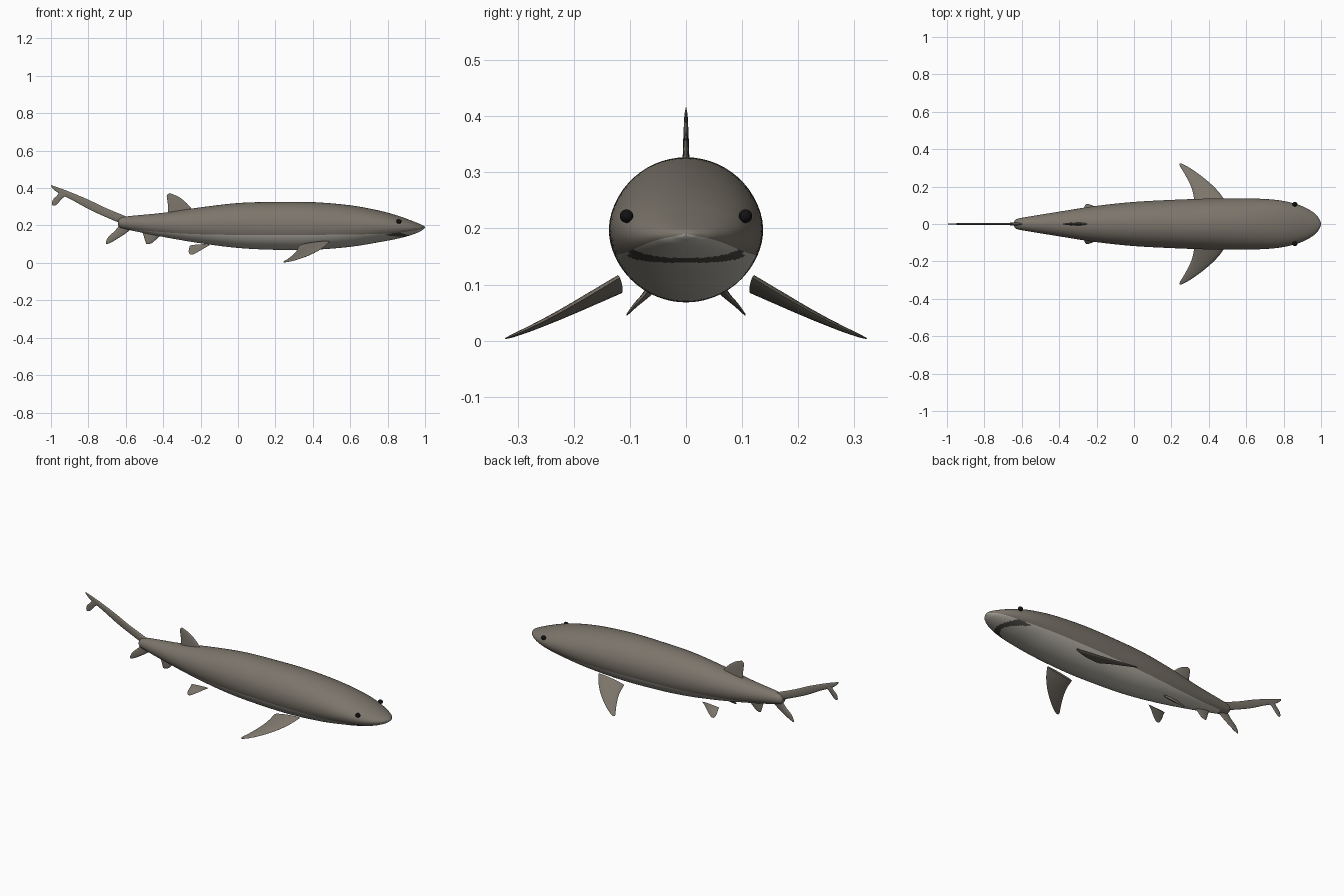
import bpy, math
from mathutils import Vector

cube = bpy.data.objects.get("Cube")
if cube:
    bpy.data.objects.remove(cube, do_unlink=True)


def material(name, rgb):
    mat = bpy.data.materials.new(name)
    mat.use_nodes = True
    mat.diffuse_color = (*rgb, 1)
    mat.node_tree.nodes["Principled BSDF"].inputs["Base Color"].default_value = (*rgb, 1)
    return mat


SKIN = material("grey_brown_skin", (0.2, 0.178, 0.147))
BELLY = material("pale_belly", (0.47, 0.445, 0.39))
MOUTH = material("dark_mouth", (0.07, 0.065, 0.058))
EYE = material("black_eye", (0.006, 0.006, 0.006))


def resample(rows, steps):
    """Smooth curve through rows of numbers (Catmull-Rom)."""
    pts = [Vector(r) for r in rows]
    pts = [2 * pts[0] - pts[1]] + pts + [2 * pts[-1] - pts[-2]]
    out = []
    for a, b, c, d in zip(pts, pts[1:], pts[2:], pts[3:]):
        for i in range(steps):
            t = i / steps
            out.append(b + (c - a) * t / 2 + (a - 2.5 * b + 2 * c - d / 2) * t * t
                       + (1.5 * (b - c) + (d - a) / 2) * t ** 3)
    return out + [pts[-2]]


def loft(name, rings, mats):
    """Skin closed rings of equal size and cap both ends."""
    n = len(rings[0])
    faces = [(r * n + k, r * n + (k + 1) % n, (r + 1) * n + (k + 1) % n, (r + 1) * n + k)
             for r in range(len(rings) - 1) for k in range(n)]
    last = (len(rings) - 1) * n
    faces += [tuple(reversed(range(n))), tuple(range(last, last + n))]
    mesh = bpy.data.meshes.new(name)
    mesh.from_pydata([p for ring in rings for p in ring], [], faces)
    for m in mats:
        mesh.materials.append(m)
    obj = bpy.data.objects.new(name, mesh)
    bpy.context.collection.objects.link(obj)
    # consistent outward normals and smooth shading
    bpy.ops.object.select_all(action="DESELECT")
    bpy.context.view_layer.objects.active = obj
    obj.select_set(True)
    bpy.ops.object.mode_set(mode="EDIT")
    bpy.ops.mesh.select_all(action="SELECT")
    bpy.ops.mesh.normals_make_consistent(inside=False)
    bpy.ops.object.mode_set(mode="OBJECT")
    bpy.ops.object.shade_smooth_by_angle(angle=math.radians(50))
    return obj


# Body stations: x, top, bottom, half width, height of the colour line
stations = [
    (-.642, .222, .208, .006, .2), (-.635, .235, .193, .022, .192),
    (-.6, .248, .18, .033, .184), (-.4, .268, .139, .066, .164),
    (-.2, .297, .105, .097, .153), (0, .32, .08, .118, .15),
    (.2, .326, .07, .129, .15), (.4, .325, .07, .136, .15),
    (.6, .308, .086, .137, .152), (.75, .281, .11, .13, .155),
    (.85, .254, .129, .112, .161), (.92, .229, .147, .086, .17),
    (.97, .209, .166, .053, .18), (.992, .199, .18, .024, .186),
    (1, .191, .188, .002, .19)]
LOW, HIGH = 32, 36
rings = []
for x, top, bottom, half, line in resample(stations, 9):
    mid, rise = (top + bottom) / 2, (top - bottom) / 2
    phi = math.asin(max(-.97, min(.97, (line - mid) / rise)))
    # belly arc first, then the back arc, so an edge follows the colour line
    angles = [math.pi - phi + (math.pi + 2 * phi) * k / LOW for k in range(LOW)]
    angles += [phi + (math.pi - 2 * phi) * k / HIGH for k in range(HIGH)]
    rings.append([(x, half * math.cos(a), mid + rise * math.sin(a)) for a in angles])
body = loft("body", rings, [SKIN, BELLY, MOUTH])
for i, face in enumerate(body.data.polygons[:-2]):
    x, y, z = face.center
    if i % (LOW + HIGH) < LOW and x > -.57:
        in_mouth = .892 - 10 * y * y < x < .92 - 6 * y * y and abs(y) < .102
        face.material_index = 2 if in_mouth else 1


def fin(name, sections, across=(0, 1, 0), mirror=False):
    """Sections: leading edge xyz, trailing edge xyz, half thickness."""
    for side in ((1, -1) if mirror else (1,)):
        rings = []
        for s in resample(sections, 6):
            lead, trail = Vector(s[:3]), Vector(s[3:6])
            ring = []
            for k in range(16):
                a = math.tau * k / 16
                p = lead.lerp(trail, (1 - math.cos(a)) / 2)
                p += Vector(across).normalized() * s[6] * math.sin(a)
                ring.append((p.x, p.y * side, p.z))
            rings.append(ring)
        loft(name if not mirror else ("left_" if side > 0 else "right_") + name, rings, [SKIN])


def flat_fin(name, sections):
    """Upright fin on the centre line: lead x z, trail x z, half thickness."""
    fin(name, [(a, 0, b, c, 0, d, t) for a, b, c, d, t in sections])


flat_fin("dorsal_fin", [
    (-.24, .28, -.375, .265, .008), (-.275, .32, -.374, .3, .007),
    (-.312, .35, -.378, .335, .005), (-.345, .366, -.381, .355, .003),
    (-.367, .373, -.376, .368, .001)])
flat_fin("tail_upper_lobe", [
    (-.59, .245, -.6, .2, .008), (-.71, .295, -.695, .24, .006),
    (-.8, .338, -.79, .283, .005), (-.89, .376, -.885, .335, .005),
    (-.945, .397, -.945, .365, .004), (-.985, .411, -.975, .384, .003),
    (-1, .416, -.997, .404, .001)])
flat_fin("tail_tip_lobe", [
    (-.905, .362, -.955, .38, .004), (-.93, .352, -.968, .36, .004),
    (-.95, .333, -.988, .34, .003), (-.967, .314, -.995, .318, .002),
    (-.98, .306, -.992, .307, .001)])
flat_fin("tail_lower_lobe", [
    (-.56, .19, -.635, .2, .008), (-.6, .158, -.66, .17, .006),
    (-.64, .132, -.69, .143, .005), (-.675, .111, -.705, .117, .003),
    (-.7, .1, -.707, .102, .001)])
flat_fin("anal_fin", [
    (-.41, .152, -.51, .162, .007), (-.43, .133, -.502, .137, .006),
    (-.455, .11, -.495, .113, .004), (-.475, .1, -.49, .101, .001)])


def pectoral(y, lead, trail, thick):
    """Slope the wing down and out, with a slight twist at the root."""
    twist = .14 * (.325 - y) / .207
    z = .1 - .47 * (y - .118)
    return (lead, y, z + twist * (lead - .4), trail, y, z + twist * (trail - .4), thick)


fin("pectoral_fin", [pectoral(*p) for p in (
    (.118, .49, .322, .012), (.16, .462, .317, .011), (.2, .426, .305, .009),
    (.24, .381, .286, .007), (.28, .328, .264, .005), (.308, .285, .246, .003),
    (.322, .258, .244, .001))], across=(0, .43, .9), mirror=True)
fin("pelvic_fin", [
    (-.15, .062, .096, -.26, .062, .09, .009), (-.178, .074, .08, -.261, .075, .077, .006),
    (-.205, .09, .064, -.264, .091, .062, .004), (-.23, .102, .05, -.26, .103, .049, .002),
    (-.243, .106, .045, -.254, .106, .045, .001)], across=(0, .7, .7), mirror=True)

# Eyes
for name, side in (("left_eye", 1), ("right_eye", -1)):
    bpy.ops.mesh.primitive_uv_sphere_add(segments=20, ring_count=12, radius=.012,
                                         location=(.86, side * .106, .222))
    eye = bpy.context.object
    eye.name = name
    eye.scale.x = 1.15
    eye.data.materials.append(EYE)
    bpy.ops.object.shade_smooth()
